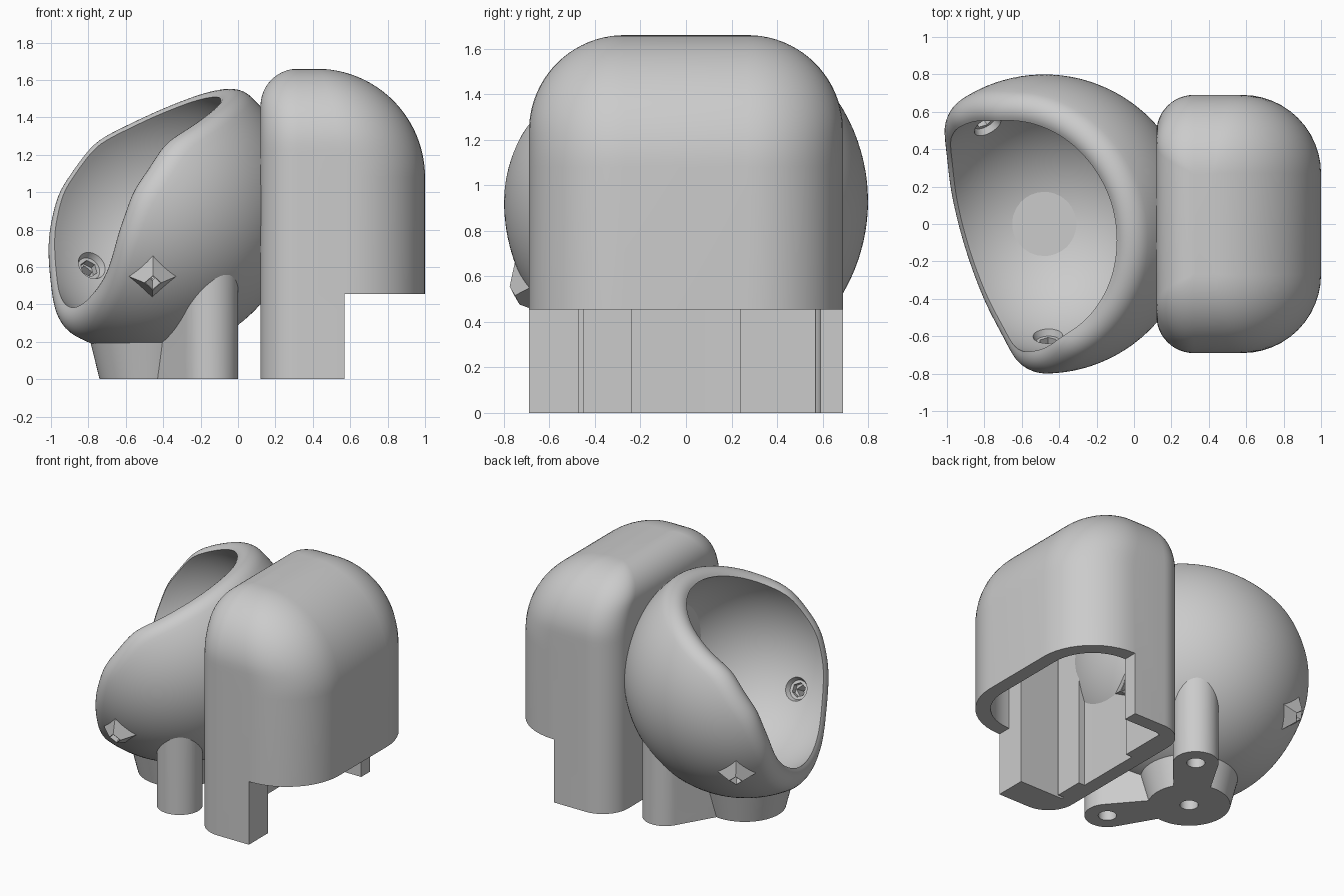
import bpy, bmesh
from math import sin, cos, pi, sqrt
from mathutils import Vector, Matrix

if bpy.data.objects.get("Cube"):
    bpy.data.objects.remove(bpy.data.objects["Cube"])

grey = bpy.data.materials.new("plain grey")
grey.use_nodes = True
grey.diffuse_color = (0.6, 0.6, 0.6, 1)
grey.node_tree.nodes["Principled BSDF"].inputs["Base Color"].default_value = (0.6, 0.6, 0.6, 1)

CENTRE = Vector((-0.48, 0, 0.93))
OUTER, INNER = 0.8, 0.69


def finish(bm, name):
    bmesh.ops.remove_doubles(bm, verts=bm.verts, dist=1e-5)
    bmesh.ops.recalc_face_normals(bm, faces=bm.faces)
    mesh = bpy.data.meshes.new(name)
    bm.to_mesh(mesh)
    bm.free()
    ob = bpy.data.objects.new(name, mesh)
    bpy.context.collection.objects.link(ob)
    mesh.materials.append(grey)
    return ob


def cone(name, base, axis, r1, r2, depth, sides=32):
    # Frustum starting at base and running along axis
    bm = bmesh.new()
    axis = Vector(axis).normalized()
    turn = axis.to_track_quat('Z', 'Y').to_matrix().to_4x4()
    move = Matrix.Translation(Vector(base) + axis * depth / 2)
    bmesh.ops.create_cone(bm, cap_ends=True, segments=sides, radius1=r1,
                          radius2=r2, depth=depth, matrix=move @ turn)
    return finish(bm, name)


def block(name, low, high):
    low, high = Vector(low), Vector(high)
    bm = bmesh.new()
    bmesh.ops.create_cube(bm, size=1, matrix=Matrix.Translation((low + high) / 2)
                          @ Matrix.Diagonal((*(high - low), 1)))
    return finish(bm, name)


def cut(ob, cutter):
    cutter.hide_render = True
    mod = ob.modifiers.new("cut", 'BOOLEAN')
    mod.operation, mod.solver, mod.object = 'DIFFERENCE', 'EXACT', cutter
    bpy.context.view_layer.objects.active = ob
    bpy.ops.object.modifier_apply(modifier=mod.name)
    bpy.data.objects.remove(cutter)


def smooth(ob):
    bpy.ops.object.select_all(action='DESELECT')
    ob.select_set(True)
    bpy.context.view_layer.objects.active = ob
    bpy.ops.object.shade_smooth_by_angle(angle=0.5)


def bridge(bm, rings, cap):
    rows = [[bm.verts.new(p) for p in ring] for ring in rings]
    n = len(rows[0])
    for a, b in zip(rows, rows[1:]):
        for i in range(n):
            bm.faces.new((a[i], a[(i + 1) % n], b[(i + 1) % n], b[i]))
    if cap:
        bm.faces.new(rows[0])
        bm.faces.new(rows[-1])


# Ball cup: spherical shell with a saddle-shaped, rounded rim
facing, side = Vector((-0.955, -0.295, 0)), Vector((0.295, -0.955, 0))
pole = (facing * -0.8 + Vector((0, 0, -0.6))).normalized()
across = pole.cross(side)
PROFILE = [(-0.8, 0.5), (-0.55, 0.42), (-0.36, 0.37), (-0.13, 0.34),
           (0.07, 0.28), (0.32, 0.1), (0.57, -0.36), (0.8, -0.9)]


def rim_limit(z):
    for (z0, u0), (z1, u1) in zip(PROFILE, PROFILE[1:]):
        if z <= z1:
            return u0 + (u1 - u0) * (z - z0) / (z1 - z0)
    return PROFILE[-1][1]


def ray(theta, phi):
    return pole * cos(theta) + (side * cos(phi) + across * sin(phi)) * sin(theta)


def rim_angle(phi):
    theta = 0.6
    while theta < 2.8:
        p = ray(theta, phi) * INNER
        if p.dot(facing) > rim_limit(p.z):
            break
        theta += 0.004
    return theta


SEG, STEPS, ROUND = 128, 36, 10
rims = [rim_angle(2 * pi * i / SEG) for i in range(SEG)]
for _ in range(4):
    rims = [(rims[i - 1] + 2 * rims[i] + rims[(i + 1) % SEG]) / 4 for i in range(SEG)]
columns = []
for i, rim in enumerate(rims):
    phi, lip = 2 * pi * i / SEG, 0.17
    section = [(OUTER, (rim - lip) * k / STEPS) for k in range(STEPS)]
    for k in range(ROUND + 1):
        t = pi / 2 * k / ROUND
        section.append((INNER + (OUTER - INNER) * cos(t), rim - lip * (1 - sin(t))))
    section += [(INNER, rim * (1 - k / STEPS)) for k in range(1, STEPS + 1)]
    columns.append([CENTRE + ray(th, phi) * r for r, th in section])
bm = bmesh.new()
bridge(bm, zip(*columns), False)
cup = finish(bm, "ball_cup")

# Three bearing seats: dished inside, faceted spike outside, hole through both
for i, d in enumerate([(-0.30, 0.52, -0.32), (0.02, -0.60, -0.33), (0.58, 0.17, -0.33)]):
    d = Vector(d).normalized()
    spike = cone(f"bearing_spike_{i + 1}", CENTRE + d * 0.76, d, 0.16, 0.045, 0.1, 4)
    cut(spike, cone("hole", CENTRE + d * 0.7, d, 0.04, 0.04, 0.3, 4))
    cut(cup, cone("dish", CENTRE + d * 0.66, d, 0.09, 0.065, 0.06))
    cut(cup, cone("hole", CENTRE + d * 0.6, d, 0.05, 0.05, 0.24, 6))
smooth(cup)


def trim_to_cup(ob):
    bm = bmesh.new()
    bmesh.ops.create_uvsphere(bm, u_segments=64, v_segments=32, radius=0.745,
                              matrix=Matrix.Translation(CENTRE))
    cut(ob, finish(bm, "trim_ball"))


# Flared foot under the cup
hub = Vector((-0.47, 0, 0))
foot = cone("foot", hub, (0, 0, 1), 0.27, 0.335, 0.262, 64)
cut(foot, cone("screw_hole", hub - Vector((0, 0, 0.1)), (0, 0, 1), 0.06, 0.06, 0.28))
smooth(foot)

# Two screw posts, each joined to the foot by a web
for name, s in (("front_post", -1), ("back_post", 1)):
    peg = Vector((-0.15, 0.45 * s, 0))
    bm = bmesh.new()
    for c, r in ((peg, 0.15), (hub, 0.1)):
        for k in range(48):
            a = 2 * pi * k / 48
            for z in (0, 0.92):
                bm.verts.new(c + Vector((r * cos(a), r * sin(a), z)))
    bmesh.ops.convex_hull(bm, input=bm.verts)
    bmesh.ops.dissolve_limit(bm, angle_limit=0.01, verts=bm.verts, edges=bm.edges)
    post = finish(bm, name)
    trim_to_cup(post)
    for c in (peg, hub):
        cut(post, cone("screw_hole", c - Vector((0, 0, 0.1)), (0, 0, 1), 0.06, 0.06, 0.28))
    smooth(post)


def rounded_slice(x0, x1, y, r0, r1, z):
    ring = []
    for cx, cy, r, start in ((x1 - r1, y - r1, r1, 0), (x0 + r0, y - r0, r0, 1),
                             (x0 + r0, r0 - y, r0, 2), (x1 - r1, r1 - y, r1, 3)):
        for k in range(13):
            a = pi / 2 * (start + k / 12)
            ring.append((cx + r * cos(a), cy + r * sin(a), z))
    return ring


def dome(name, x0, x1, y, top, bottom, wall):
    # Rounded box whose four top edges have their own fillet sizes
    def inset(size, z):
        t = max(0, z - (top - size)) / size
        return size * (1 - sqrt(max(0, 1 - t * t)))
    near, far, flank = 0.2 - wall, 0.58 - wall, 0.42 - wall
    rings = [rounded_slice(x0, x1, y, near, flank, bottom)]
    for k in range(25):
        z = top - far + far * sin(pi / 2 * k / 24)
        a, b, c = inset(near, z), inset(far, z), inset(flank, z)
        rings.append(rounded_slice(x0 + a, x1 - b, y - c, max(near - a, 0.01),
                                   max(flank - c, 0.01), z))
    bm = bmesh.new()
    bridge(bm, rings, True)
    return finish(bm, name)


# Hollow cover with its lower far half cut away
cover = dome("cover", 0.12, 1.0, 0.69, 1.66, 0, 0)
cut(cover, dome("cavity", 0.22, 0.9, 0.59, 1.56, -0.2, 0.1))
cut(cover, block("notch", (0.57, -1, -0.5), (1.5, 1, 0.455)))
smooth(cover)

# Ribs on the inside of the cover
block("side_rib", (0.2, -0.64, 0), (0.57, -0.47, 1.1))
for name, low, high in (("front_rib", -0.45, -0.24), ("back_rib", 0.24, 0.57)):
    block(name, (0.18, low, 0), (0.27, high, 1.1))
